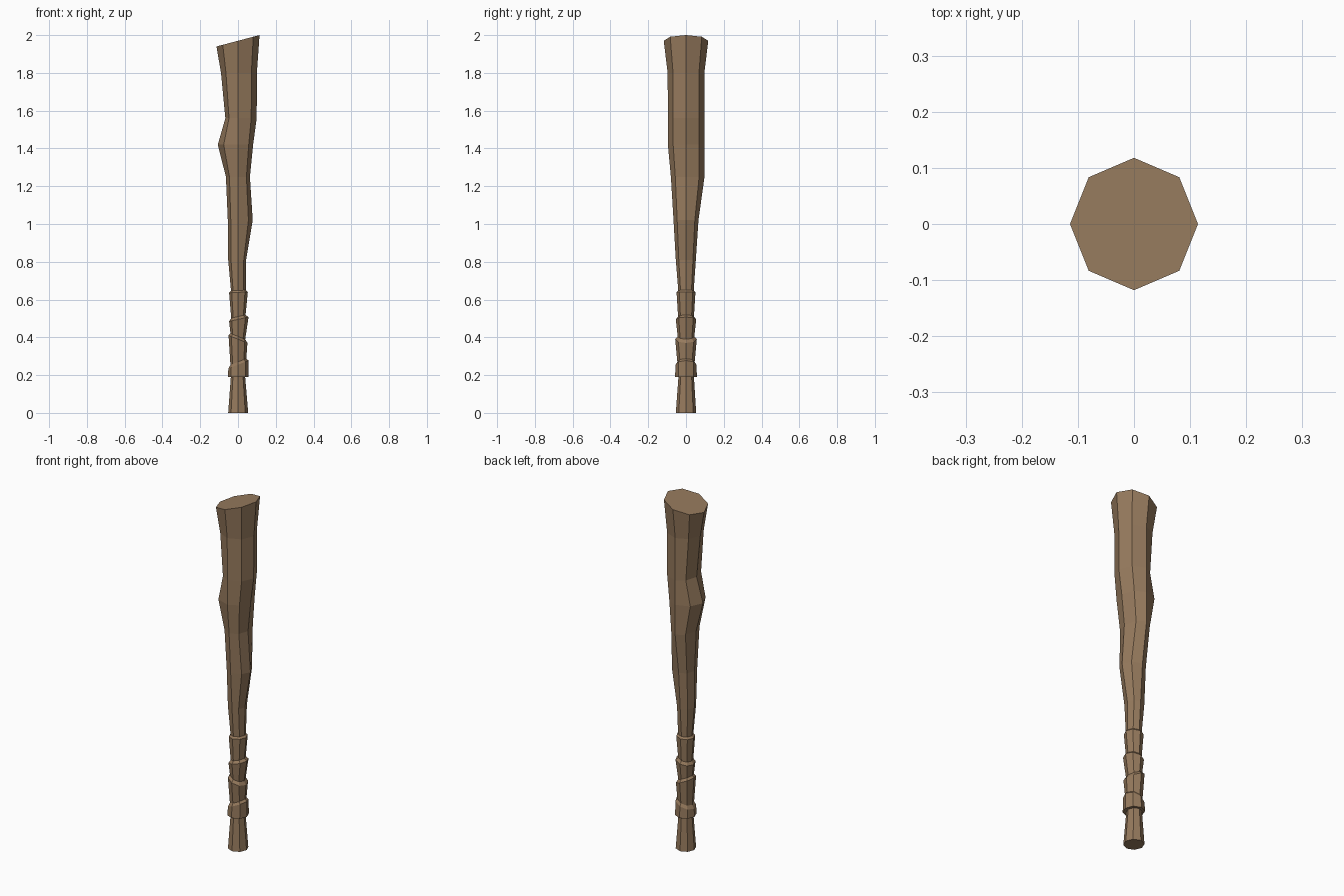
import bpy, math

# Single wood colour
wood = bpy.data.materials.new("brown wood")
wood.diffuse_color = (0.305, 0.195, 0.11, 1)

# Rings: height, slope along x, reach to left, right, front, back
rings = [
    (0.00, 0.00, .052, .054, .054, .054),
    (0.19, 0.00, .038, .038, .040, .042),   # butt, waist
    (0.19, 0.00, .054, .056, .058, .058),   # first wrap
    (0.255, 0.40, .051, .056, .055, .055),
    (0.27, 0.40, .040, .044, .046, .046),
    (0.39, -0.40, .050, .050, .057, .057),  # second wrap
    (0.405, -0.40, .040, .038, .044, .044),
    (0.495, 0.22, .047, .056, .054, .054),  # third wrap
    (0.51, 0.22, .036, .040, .042, .042),
    (0.638, 0.05, .047, .052, .050, .050),  # fourth wrap
    (0.648, 0.05, .037, .042, .041, .041),
    (0.81, 0.00, .052, .043, .054, .052),   # club head
    (1.02, 0.00, .054, .078, .066, .066),
    (1.25, 0.00, .064, .063, .080, .098),
    (1.42, 0.00, .107, .080, .096, .098),   # knot
    (1.56, 0.00, .067, .099, .096, .098),
    (1.80, 0.00, .090, .100, .097, .097),
    (1.97, 0.265, .114, .114, .118, .118),  # slanted end
]
SIDES = 8

# Loft the octagonal rings into one faceted body
verts, faces = [], []
for z, slope, left, right, front, back in rings:
    for i in range(SIDES):
        c = math.cos(i * math.tau / SIDES)
        s = math.sin(i * math.tau / SIDES)
        x = c * (right if c > 0 else left)
        y = s * (back if s > 0 else front)
        verts.append((x, y, z + slope * x))
for r in range(len(rings) - 1):
    for i in range(SIDES):
        a, b = r * SIDES + i, r * SIDES + (i + 1) % SIDES
        faces.append((a, b, b + SIDES, a + SIDES))
faces.append(tuple(reversed(range(SIDES))))
faces.append(tuple(range(len(verts) - SIDES, len(verts))))

mesh = bpy.data.meshes.new("wooden_club")
mesh.from_pydata(verts, [], faces)
mesh.materials.append(wood)
club = bpy.data.objects.new("wooden_club", mesh)
bpy.context.collection.objects.link(club)
